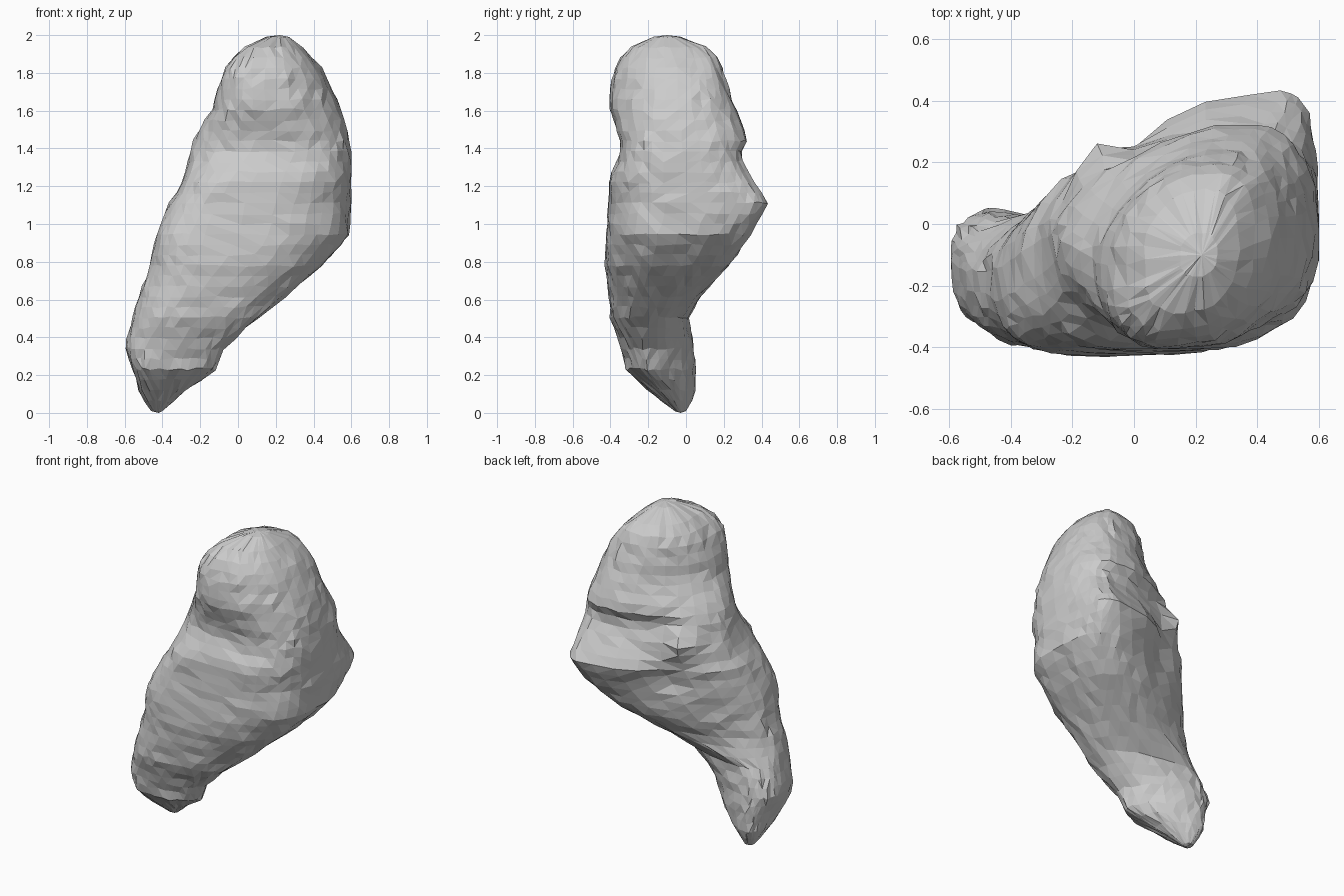
import bpy, bmesh, math, random
from mathutils import Vector

random.seed(4)

# Each station: z, left x, right x, front y, back y,
# then x of the front / back extremes and y of the left / right extremes
STATIONS = [
    (0.01, -0.46, -0.40, -0.06, 0.00, -0.43, -0.43, -0.03, -0.03),
    (0.10, -0.52, -0.30, -0.18, 0.05, -0.42, -0.46, -0.05, -0.08),
    (0.22, -0.55, -0.13, -0.32, 0.05, -0.42, -0.46, -0.10, -0.20),
    (0.35, -0.60, -0.07, -0.34, 0.04, -0.40, -0.47, -0.11, -0.23),
    (0.50, -0.56, 0.11, -0.40, 0.01, -0.30, -0.40, -0.15, -0.23),
    (0.65, -0.51, 0.29, -0.41, 0.10, -0.20, -0.02, -0.15, -0.17),
    (0.80, -0.46, 0.47, -0.43, 0.25, -0.07, 0.25, -0.14, -0.09),
    (0.95, -0.43, 0.59, -0.425, 0.34, 0.00, 0.40, -0.12, -0.04),
    (1.11, -0.36, 0.60, -0.41, 0.435, 0.03, 0.48, -0.08, 0.02),
    (1.24, -0.29, 0.60, -0.41, 0.35, 0.08, 0.44, -0.04, 0.00),
    (1.36, -0.26, 0.60, -0.35, 0.28, 0.15, 0.38, -0.03, -0.01),
    (1.45, -0.23, 0.59, -0.35, 0.33, 0.18, 0.33, -0.05, -0.02),
    (1.62, -0.13, 0.54, -0.41, 0.26, 0.14, 0.30, -0.12, -0.04),
    (1.80, -0.08, 0.46, -0.39, 0.20, 0.14, 0.27, -0.13, -0.05),
    (1.92, 0.00, 0.36, -0.32, 0.15, 0.16, 0.23, -0.12, -0.08),
    (1.99, 0.15, 0.27, -0.17, -0.03, 0.21, 0.22, -0.10, -0.10),
]
# Corner exponents by height (small = boxy, large = flat diagonal):
# z, back right, back left, front left, front right
CORNERS = [
    (0.00, 1.1, 1.0, 0.9, 1.0),
    (0.25, 1.2, 0.9, 0.6, 0.9),
    (0.45, 1.1, 0.9, 0.85, 0.85),
    (0.65, 0.9, 1.2, 0.75, 0.85),
    (0.90, 0.8, 1.25, 0.5, 0.75),
    (1.15, 0.75, 1.15, 0.6, 0.7),
    (1.40, 0.75, 1.2, 0.85, 0.65),
    (1.60, 0.85, 1.2, 0.85, 0.95),
    (1.85, 0.65, 1.0, 0.55, 1.0),
    (2.00, 0.8, 0.9, 0.7, 1.0),
]
# Lumps and dents along the back: centre, radius, push
LUMPS = [((-0.13, 0.18, 1.28), 0.10, (-0.03, 0.09, 0)),
         ((-0.05, 0.28, 1.06), 0.14, (0.03, -0.06, 0))]
SIDES = 36


def at_height(table, z):
    for a, b in zip(table, table[1:]):
        if z <= b[0]:
            t = (z - a[0]) / (b[0] - a[0])
            return [p + (q - p) * t for p, q in zip(a, b)]
    return list(table[-1])


def power(v, e):
    return math.copysign(abs(v) ** e, v)


def section(z):
    _, x0, x1, y0, y1, xf, xb, yl, yr = at_height(STATIONS, z)
    corners = at_height(CORNERS, z)[1:]
    pts = []
    for i in range(SIDES):
        a = 2 * math.pi * (i + 0.01) / SIDES
        c, s = math.cos(a), math.sin(a)
        e = corners[int(a / (math.pi / 2))]
        xc = xb if s > 0 else xf
        yc = yr if c > 0 else yl
        x = xc + power(c, e) * ((x1 - xc) if c > 0 else (xc - x0))
        y = yc + power(s, e) * ((y1 - yc) if s > 0 else (yc - y0))
        p = Vector((x, y, z))
        for centre, r, push in LUMPS:
            p += Vector(push) * math.exp(-((p - Vector(centre)).length / r) ** 2)
        # slight unevenness of the surface
        n = 0.007 * min(1, (x1 - x0) / 0.4)
        p += Vector([random.uniform(-n, n) for _ in range(3)])
        p.x = min(p.x, 0.6)
        pts.append(p)
    return pts


# Lofted organ body
bm = bmesh.new()
levels = [0.01 + 1.98 * k / 36 for k in range(37)]
rings = [[bm.verts.new(p) for p in section(z)] for z in levels]
for lo, hi in zip(rings, rings[1:]):
    for i in range(SIDES):
        j = (i + 1) % SIDES
        bm.faces.new((lo[i], lo[j], hi[j], hi[i]))

# Closed tips
bottom = bm.verts.new((-0.42, -0.03, 0.0))
top = bm.verts.new((0.22, -0.10, 2.0))
for i in range(SIDES):
    j = (i + 1) % SIDES
    bm.faces.new((bottom, rings[0][j], rings[0][i]))
    bm.faces.new((top, rings[-1][i], rings[-1][j]))
bmesh.ops.triangulate(bm, faces=bm.faces[:])
bmesh.ops.recalc_face_normals(bm, faces=bm.faces[:])

mesh = bpy.data.meshes.new("organ_body")
bm.to_mesh(mesh)
bm.free()
body = bpy.data.objects.new("organ_body", mesh)
bpy.context.collection.objects.link(body)
